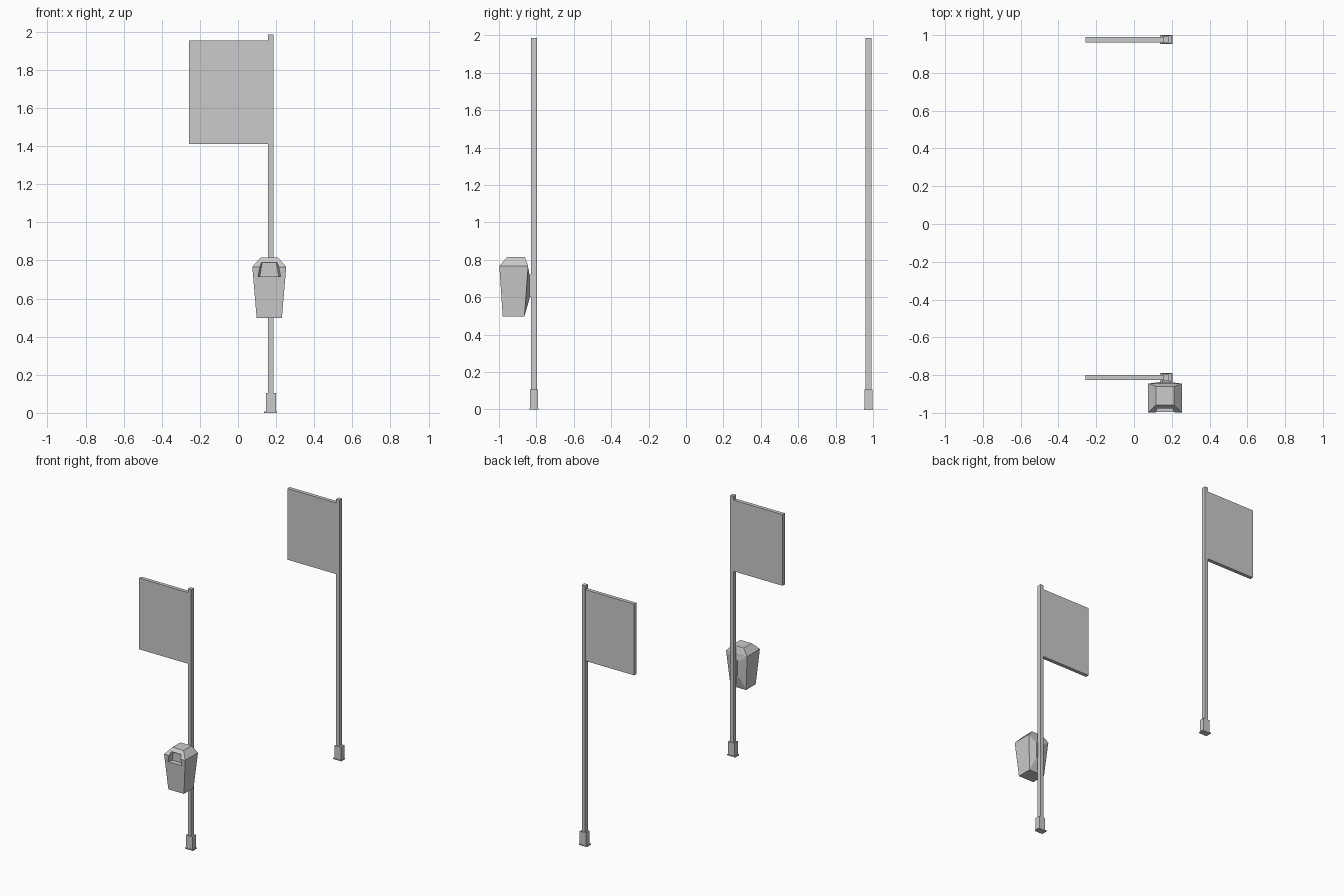
import bpy, bmesh

if "Cube" in bpy.data.objects:
    bpy.data.objects.remove(bpy.data.objects["Cube"])

PX = 0.171          # pole centre in x
BX = 0.164          # bin centre in x


def loft(name, rings, caps=True):
    """Closed solid through matching rings of points."""
    bm = bmesh.new()
    loops = [[bm.verts.new(p) for p in r] for r in rings]
    n = len(loops[0])
    for a, b in zip(loops, loops[1:]):
        for i in range(n):
            j = (i + 1) % n
            bm.faces.new((a[i], a[j], b[j], b[i]))
    bm.faces.new(loops[0])
    bm.faces.new(loops[-1])
    bmesh.ops.recalc_face_normals(bm, faces=bm.faces)
    me = bpy.data.meshes.new(name)
    bm.to_mesh(me)
    bm.free()
    ob = bpy.data.objects.new(name, me)
    bpy.context.collection.objects.link(ob)
    return ob


def rect(x0, x1, y0, y1, z):
    return [(x0, y0, z), (x1, y0, z), (x1, y1, z), (x0, y1, z)]


def upright(x0, x1, z0, z1, y):
    return [(x0, y, z0), (x1, y, z0), (x1, y, z1), (x0, y, z1)]


def box(name, cx, cy, hx, hy, z0, z1):
    r = (cx - hx, cx + hx, cy - hy, cy + hy)
    return loft(name, [rect(*r, z0), rect(*r, z1)])


# Two sign posts: plate, base sleeve, pole and flag sign
for tag, y in (("front", -0.813), ("back", 0.976)):
    box(tag + "_foot_plate", PX, y, 0.034, 0.024, 0, 0.008)
    box(tag + "_base_sleeve", PX + 0.002, y, 0.026, 0.021, 0.008, 0.105)
    box(tag + "_pole", PX, y, 0.014, 0.016, 0.105, 1.985)
    box(tag + "_sign_panel", -0.048, y, 0.208, 0.014, 1.412, 1.955)

# Litter bin: tapered body with chamfered lid
bin_body = loft("litter_bin", [
    rect(BX - 0.066, BX + 0.066, -0.98, -0.864, 0.497),
    rect(BX - 0.089, BX + 0.089, -0.998, -0.844, 0.766),
    rect(BX - 0.047, BX + 0.047, -0.957, -0.861, 0.814),
])

# Recessed opening cut in the front of the lid
w = [(0.062, 0.715), (0.046, 0.79)]


def mouth(y, s):
    (a, z0), (b, z1) = w
    a, b = a * s, b * s
    return [(BX - a, y, z0), (BX + a, y, z0), (BX + b, y, z1), (BX - b, y, z1)]


cutter = loft("opening_cutter", [mouth(-1.02, 1.06), mouth(-0.957, 0.8)])
cutter.hide_render = True
cutter.hide_viewport = False
cutter.display_type = 'WIRE'
mod = bin_body.modifiers.new("opening", 'BOOLEAN')
mod.object = cutter
mod.operation = 'DIFFERENCE'
mod.solver = 'EXACT'

# Wedge-shaped mount from the bin back to the pole
loft("bin_mount", [
    [(BX - 0.066, -0.864, 0.498), (BX + 0.066, -0.864, 0.498),
     (BX + 0.088, -0.845, 0.765), (BX - 0.088, -0.845, 0.765)],
    upright(BX - 0.03, BX + 0.03, 0.59, 0.72, -0.837),
])
box("mount_clamp", PX, -0.834, 0.02, 0.006, 0.6, 0.72)
